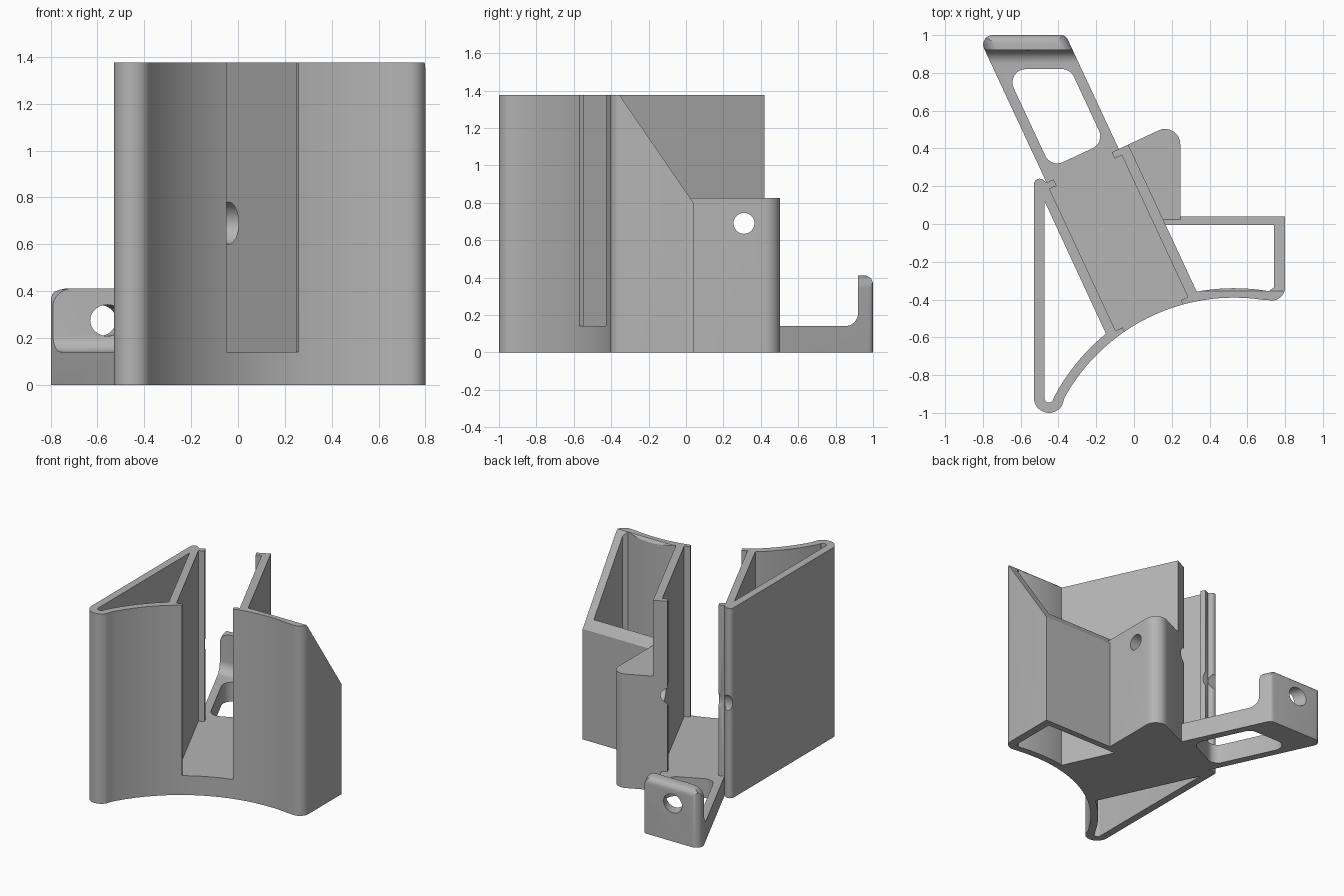
import bpy, bmesh, math
from mathutils import Vector

if "Cube" in bpy.data.objects:
    bpy.data.objects.remove(bpy.data.objects["Cube"])

A = math.radians(25)            # the channel is turned 25 degrees in plan
C, S = math.cos(A), math.sin(A)
H, FLOOR, BLOCK_H = 1.375, 0.14, 0.825

grey = bpy.data.materials.new("grey")
grey.diffuse_color = (0.46, 0.46, 0.46, 1)
grey.use_nodes = True
grey.node_tree.nodes["Principled BSDF"].inputs["Base Color"].default_value = grey.diffuse_color


def W(u, v):
    """Channel coordinates (across, along) to plan x, y."""
    return (C * u - S * v, S * u + C * v)


def on_u(u, y):
    """Point at plan height y on the line of constant u."""
    return ((u - S * y) / C, y)


def arc(cx, cy, r, a0, a1, n):
    return [(cx + r * math.cos(math.radians(a0 + (a1 - a0) * i / n)),
             cy + r * math.sin(math.radians(a0 + (a1 - a0) * i / n))) for i in range(n + 1)]


def rounded(pts, n=8):
    """Polygon with filleted corners; each entry is (x, y, radius)."""
    out = []
    for i, (x, y, r) in enumerate(pts):
        p = Vector((x, y))
        if r == 0:
            out.append((x, y))
            continue
        d0 = (Vector(pts[i - 1][:2]) - p).normalized()
        d1 = (Vector(pts[(i + 1) % len(pts)][:2]) - p).normalized()
        half = d0.angle(d1) / 2
        c = p + (d0 + d1).normalized() * (r / math.sin(half))
        s = p + d0 * (r / math.tan(half)) - c
        e = p + d1 * (r / math.tan(half)) - c
        turn = math.atan2(s.x * e.y - s.y * e.x, s.dot(e))
        for k in range(n + 1):
            t = math.atan2(s.y, s.x) + turn * k / n
            out.append((c.x + r * math.cos(t), c.y + r * math.sin(t)))
    return out


def prism(name, pts, lo, hi, place=lambda a, b, t: (a, b, t)):
    """Closed prism; lo may be a function giving a sloped underside."""
    f = lo if callable(lo) else (lambda a, b: lo)
    bm = bmesh.new()
    bot = [bm.verts.new(place(a, b, f(a, b))) for a, b in pts]
    top = [bm.verts.new(place(a, b, hi)) for a, b in pts]
    bm.faces.new(bot[::-1])
    bm.faces.new(top)
    for i in range(len(pts)):
        j = (i + 1) % len(pts)
        bm.faces.new((bot[i], bot[j], top[j], top[i]))
    bmesh.ops.recalc_face_normals(bm, faces=bm.faces)
    me = bpy.data.meshes.new(name)
    bm.to_mesh(me)
    bm.free()
    me.materials.append(grey)
    ob = bpy.data.objects.new(name, me)
    bpy.context.collection.objects.link(ob)
    return ob


def combine(ob, other, op):
    m = ob.modifiers.new(op, 'BOOLEAN')
    m.operation, m.object, m.solver = op, other, 'EXACT'
    bpy.context.view_layer.objects.active = ob
    bpy.ops.object.modifier_apply(modifier=m.name)
    bpy.data.objects.remove(other)


# Body outline: two rounded front corners joined by a large concave arc
BX, BY, R = 0.53, -1.416, 1.026
outline = (arc(-0.45, -0.92, 0.08, 180, 333, 14)
           + arc(BX, BY, R, 153, 79.7, 40)[1:-1]
           + arc(0.73, -0.335, 0.07, 259.5, 360, 10)
           + [(0.8, 0.04), on_u(0.15, 0.04), W(0.15, 0.394), W(-0.327, 0.394)]
           + arc(-0.5, 0.21, 0.03, 60, 180, 8))
body = prism("bracket_body", outline, 0, H)

# Channel with a small lip at each end
mid = -0.116
channel = [W(mid + a, v) for a, v in (
    (-0.17, -0.8), (0.17, -0.8), (0.17, -0.471), (0.211, -0.471), (0.211, 0.357), (0.17, 0.357),
    (0.17, 0.6), (-0.17, 0.6), (-0.17, 0.357), (-0.211, 0.357), (-0.211, -0.471), (-0.17, -0.471))]
combine(body, prism("channel_cut", channel, FLOOR, 1.6), 'DIFFERENCE')

# Sloped top over the right-hand pocket
wedge = [on_u(0.15, -0.355), (0.95, -0.355), (0.95, 0.08), on_u(0.15, 0.08)]
combine(body, prism("slope_cut", wedge, lambda x, y: H - (y + 0.355) * 1.456, 1.6), 'DIFFERENCE')

# Solid screw block behind the right wall
block = rounded([(*W(0.125, 0.394), 0), (*on_u(0.125, 0.01), 0), (0.245, 0.01, 0),
                 (*W(0.454, 0.394), 0.08)])
combine(body, prism("screw_block", block, 0, BLOCK_H), 'UNION')

# Rear lug: side profile trimmed by its plan and by its rounded front shape
side = ([(0.1, 0), (1.0, 0)] + arc(0.95, 0.362, 0.05, 0, 90, 8)
        + [(0.92, 0.412)] + arc(0.85, 0.21, 0.07, 0, -90, 8) + [(0.1, FLOOR)])
lug = prism("rear_lug", side, -1.1, 0.2, lambda a, b, t: (t, a, b))
ul, ur = mid - 0.211, mid + 0.211
plan = rounded([(*W(ul, 0.3), 0), (*W(ur, 0.3), 0), (*on_u(ur, 1.0), 0.04), (*on_u(ul, 1.0), 0.05)])
combine(lug, prism("lug_plan", plan, -0.2, 0.8), 'INTERSECT')
face = rounded([(ul - 0.001, -0.1, 0), (ur + 0.001, -0.1, 0), (ur + 0.001, 0.412, 0.08), (ul - 0.001, 0.412, 0.08)])
combine(lug, prism("lug_face", face, 0, 1.5, lambda a, b, t: (*W(a, t), b)), 'INTERSECT')
combine(body, lug, 'UNION')

# Open pockets on both sides of the channel
left_pocket = (arc(BX, BY, R + 0.05, 129.1, 153, 14) + arc(-0.45, -0.92, 0.025, 330, 180, 8)
               + [(-0.475, 0.124)])
right_pocket = ([on_u(0.15, -0.005), (0.742, -0.005), (0.742, -0.335)]
                + arc(BX, BY, R + 0.05, 80.2, 100.6, 12))
for name, pts in (("left_pocket", left_pocket), ("right_pocket", right_pocket)):
    combine(body, prism(name, pts, -0.1, 1.6), 'DIFFERENCE')

# Window through the lug floor
window = rounded([(*W(mid - 0.157, 0.456), 0.07), (*W(mid + 0.157, 0.456), 0.07),
                  (*on_u(mid + 0.157, 0.82), 0.07), (*on_u(mid - 0.157, 0.82), 0.07)])
combine(body, prism("lug_window", window, -0.1, 0.2), 'DIFFERENCE')

# Screw holes: one through the lug, one stepped across the block
along_v = lambda a, b, t: (*W(a, t), b)
along_x = lambda a, b, t: (t, a, b)
for name, (a, b, r), lo, hi, place in (
        ("lug_hole", (mid, 0.275, 0.067), 0.9, 1.4, along_v),
        ("block_counterbore", (0.31, 0.69, 0.09), -0.7, 0.1, along_x),
        ("block_hole", (0.31, 0.69, 0.056), 0.0, 0.5, along_x)):
    combine(body, prism(name, arc(a, b, r, 0, 360, 32)[:-1], lo, hi, place), 'DIFFERENCE')

# Smooth the curves, keep the edges sharp
bpy.context.view_layer.objects.active = body
body.select_set(True)
bpy.ops.object.shade_smooth_by_angle(angle=math.radians(30))
